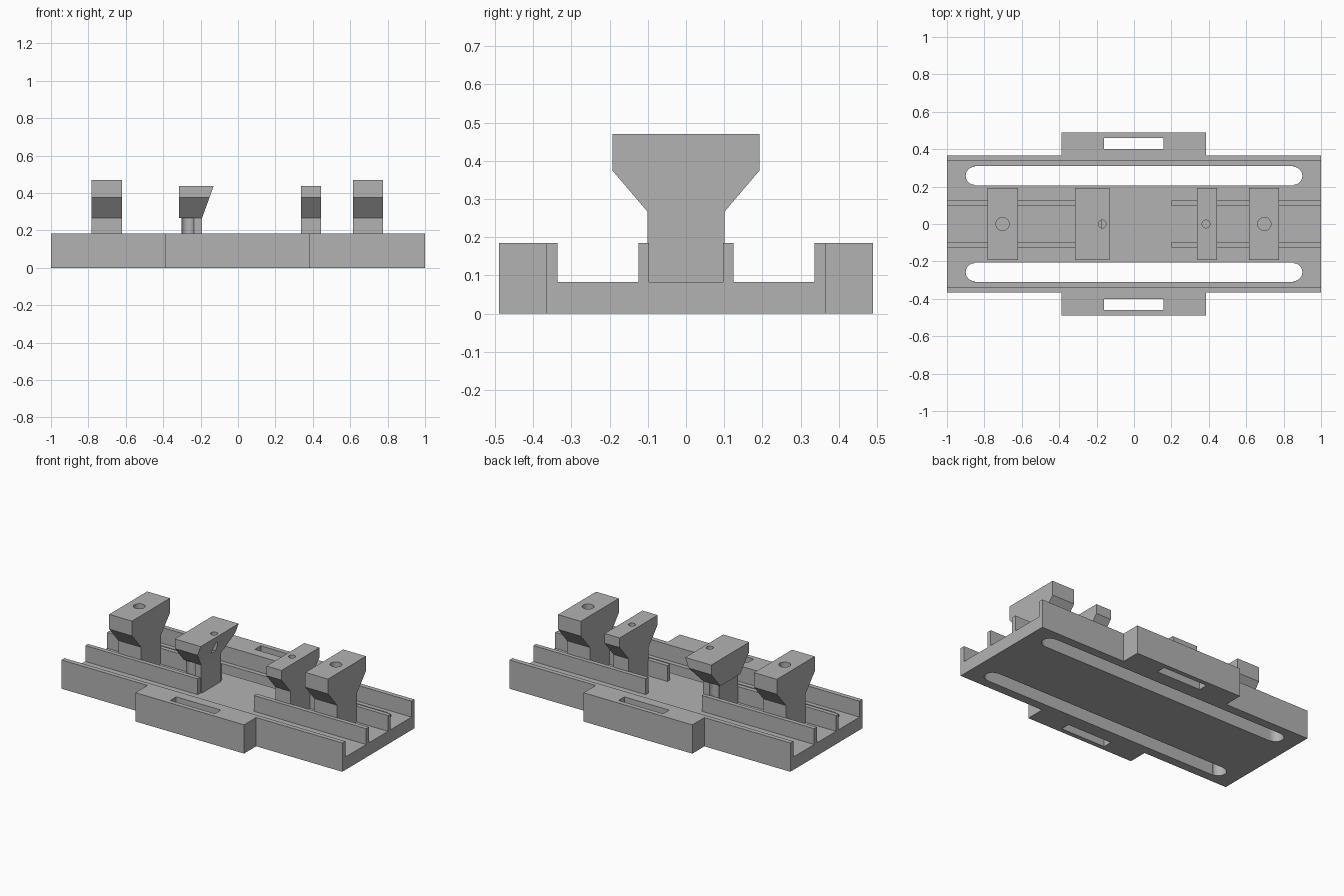
import bpy, bmesh
from mathutils import Vector

cube = bpy.data.objects.get("Cube")
if cube:
    bpy.data.objects.remove(cube, do_unlink=True)

grey = bpy.data.materials.new("machined grey")
grey.use_nodes = True
colour = (0.45, 0.45, 0.45, 1)
grey.diffuse_color = colour
grey.node_tree.nodes["Principled BSDF"].inputs["Base Color"].default_value = colour


def make(name, bm):
    bmesh.ops.recalc_face_normals(bm, faces=bm.faces)
    mesh = bpy.data.meshes.new(name)
    bm.to_mesh(mesh)
    bm.free()
    mesh.materials.append(grey)
    obj = bpy.data.objects.new(name, mesh)
    bpy.context.collection.objects.link(obj)
    return obj


def prism(name, points, start, end, axis):
    """Extrude an outline: (y, z) along x, or (x, z) along y."""
    bm = bmesh.new()
    if axis == "x":
        verts = [bm.verts.new((start, a, b)) for a, b in points]
        move = Vector((end - start, 0, 0))
    else:
        verts = [bm.verts.new((a, start, b)) for a, b in points]
        move = Vector((0, end - start, 0))
    face = bm.faces.new(verts)
    out = bmesh.ops.extrude_face_region(bm, geom=[face])
    new = [v for v in out["geom"] if isinstance(v, bmesh.types.BMVert)]
    bmesh.ops.translate(bm, verts=new, vec=move)
    return make(name, bm)


def box(name, x0, x1, y0, y1, z0, z1):
    return prism(name, [(y0, z0), (y1, z0), (y1, z1), (y0, z1)], x0, x1, "x")


def cylinder(name, x, y, z0, z1, radius):
    bm = bmesh.new()
    bmesh.ops.create_cone(bm, cap_ends=True, segments=32, radius1=radius,
                          radius2=radius, depth=z1 - z0)
    bmesh.ops.translate(bm, verts=bm.verts, vec=(x, y, (z0 + z1) / 2))
    return make(name, bm)


def cut(target, *cutters):
    bpy.context.view_layer.objects.active = target
    for cutter in cutters:
        mod = target.modifiers.new("cut", "BOOLEAN")
        mod.operation, mod.solver, mod.object = "DIFFERENCE", "EXACT", cutter
        bpy.ops.object.modifier_apply(modifier=mod.name)
        bpy.data.objects.remove(cutter, do_unlink=True)


def smooth(obj):
    bpy.ops.object.select_all(action="DESELECT")
    obj.select_set(True)
    bpy.context.view_layer.objects.active = obj
    bpy.ops.object.shade_smooth_by_angle(angle=0.5)


def mirrored(points):
    return points + [(-y, z) for y, z in reversed(points)]


FLOOR, RIM = 0.083, 0.185

# Tray with raised outer walls and two long slots
tray = prism("base_tray", mirrored([(0.337, FLOOR), (0.337, RIM), (0.367, RIM), (0.367, 0)]),
             -1, 1, "x")
for side in (-1, 1):
    low, high = sorted((side * 0.206, side * 0.309))
    cut(tray, box("slot", -0.852, 0.852, low, high, -0.1, 0.3))
    for end in (-1, 1):
        cut(tray, cylinder("slot_end", end * 0.852, side * 0.2575, -0.1, 0.3, 0.048))
smooth(tray)

# Side tabs with strap slots, and the inner guide rails
for side, label in ((-1, "front"), (1, "back")):
    low, high = sorted((side * 0.367, side * 0.49))
    tab = box(label + "_tab", -0.388, 0.386, low, high, 0, RIM)
    low, high = sorted((side * 0.4, side * 0.46))
    cut(tab, box("strap_slot", -0.16, 0.158, low, high, -0.1, 0.3))
    low, high = sorted((side * 0.097, side * 0.125))
    box(label + "_rail_right", -1, -0.2, low, high, FLOOR, RIM)
    box(label + "_rail_left", 0.2, 1, low, high, FLOOR, RIM)


# Flared blocks standing between the rails
def block(name, x0, x1, top, hole_x, hole_radius, hole_depth=0.12):
    outline = [(0.097, FLOOR), (0.097, RIM), (0.101, RIM), (0.101, 0.267),
               (0.193, 0.375), (0.193, top)]
    obj = prism(name, mirrored(outline), x0, x1, "x")
    cut(obj, cylinder("hole", hole_x, 0, top - hole_depth, top + 0.1, hole_radius))
    return obj


blocks = [
    block("right_end_block", -0.782, -0.62, 0.47, -0.703, 0.035),
    block("left_end_block", 0.614, 0.776, 0.47, 0.697, 0.035),
    block("left_inner_block", 0.337, 0.445, 0.437, 0.385, 0.021),
]

# Inner block with a slanted face and grooved neck
slanted = block("slanted_block", -0.315, -0.13, 0.437, -0.17, 0.021)
cut(slanted,
    prism("slant", [(-0.192, 0), (-0.192, 0.267), (-0.13, 0.438), (0, 0.438), (0, 0)],
          -0.4, 0.4, "y"),
    box("neck_trim", -0.4, -0.303, -0.3, 0.3, 0, 0.267),
    cylinder("groove", -0.27, -0.105, 0, 0.267, 0.034),
    cylinder("groove", -0.27, 0.105, 0, 0.267, 0.034))

for obj in blocks + [slanted]:
    smooth(obj)
